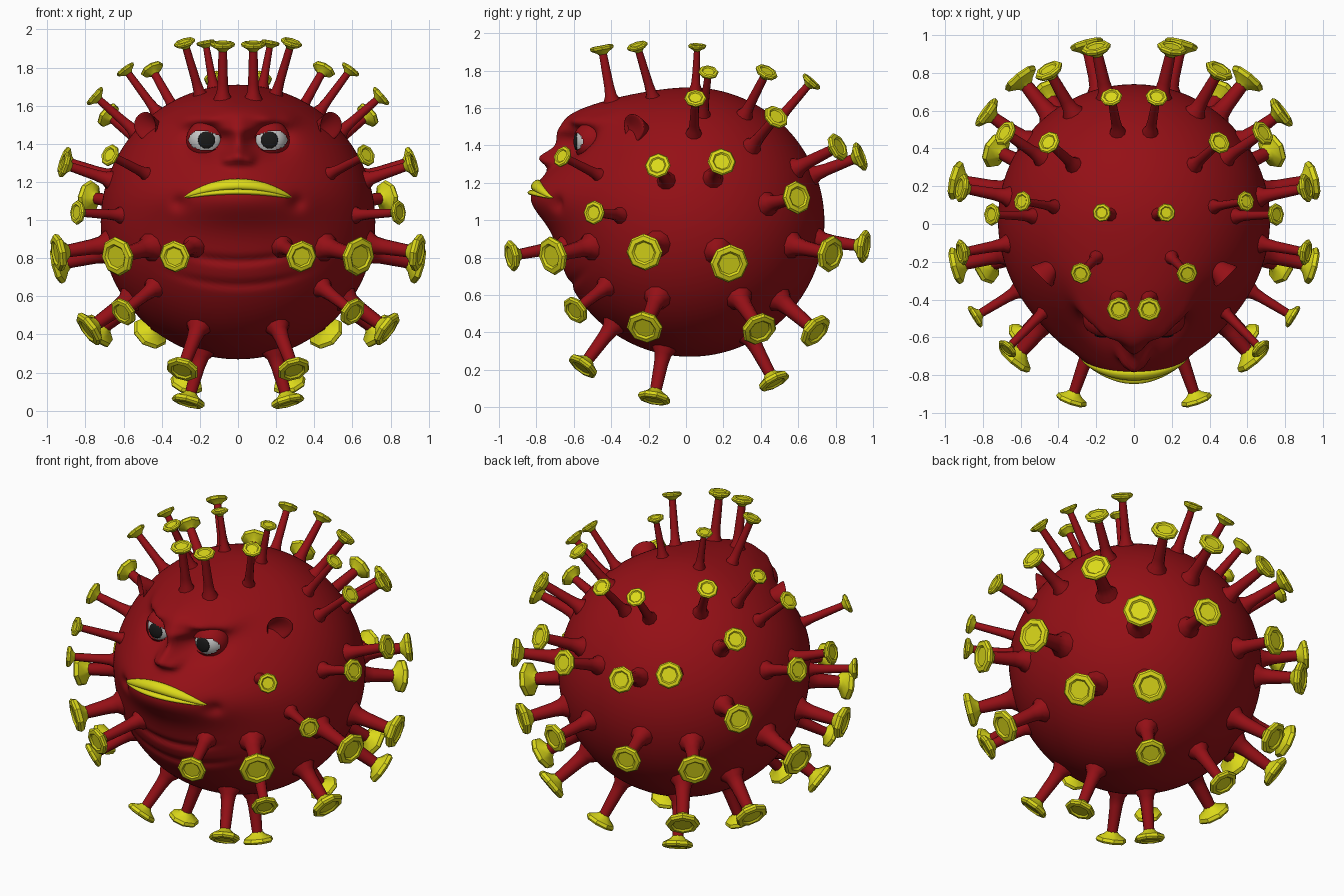
import bpy, bmesh, math
from mathutils import Vector, Matrix

if "Cube" in bpy.data.objects:
    bpy.data.objects.remove(bpy.data.objects["Cube"])

C, R = Vector((0, 0.02, 0.99)), 0.72


def mat(name, col):
    m = bpy.data.materials.new(name)
    m.diffuse_color = (*col, 1)
    m.use_nodes = True
    m.node_tree.nodes["Principled BSDF"].inputs["Base Color"].default_value = m.diffuse_color
    return m


RED = mat("red", (0.30, 0.005, 0.008))
YEL = mat("yellow", (0.72, 0.70, 0.01))
WHITE = mat("white", (0.8, 0.8, 0.8))
BLACK = mat("black", (0.01, 0.01, 0.01))


def finish(bm, name, m, angle=180):
    bmesh.ops.recalc_face_normals(bm, faces=bm.faces)
    me = bpy.data.meshes.new(name)
    bm.to_mesh(me)
    bm.free()
    me.materials.append(m)
    for p in me.polygons:
        p.use_smooth = True
    if angle < 180:
        me.set_sharp_from_angle(angle=math.radians(angle))
    ob = bpy.data.objects.new(name, me)
    bpy.context.collection.objects.link(ob)
    return ob


def rings_to_mesh(bm, rings, cap_ends=True):
    rows = [[bm.verts.new(p) for p in ring] for ring in rings]
    n = len(rows[0])
    for a, b in zip(rows, rows[1:]):
        for i in range(n):
            bm.faces.new((a[i], a[(i + 1) % n], b[(i + 1) % n], b[i]))
    if cap_ends:
        bm.faces.new(rows[0])
        bm.faces.new(rows[-1])


# face relief: (amount, |x|, z, width, height) soft bumps pushed towards the front
BUMPS = [
    (0.19, 0, 1.57, 0.28, 0.115),      # forehead
    (0.05, 0, 1.38, 0.35, 0.15),       # cheeks
    (0.14, 0, 1.13, 0.42, 0.15),       # muzzle
    (0.09, 0, 1.335, 0.05, 0.045),     # nose tip
    (0.06, 0, 1.43, 0.045, 0.08),      # nose bridge
    (0.05, 0.06, 1.32, 0.035, 0.03),   # nostrils
    (0.03, 0.06, 1.475, 0.05, 0.03),   # brow ridge
    (0.04, 0.16, 1.525, 0.06, 0.035),
    (0.035, 0.26, 1.53, 0.06, 0.04),
    (-0.11, 0.165, 1.42, 0.105, 0.08),  # eye sockets
    (-0.03, 0.31, 1.09, 0.04, 0.04),   # mouth corners
]


def relief(x, z):
    x, d = abs(x), 0
    for a, cx, cz, sx, sz in BUMPS:
        d += a * math.exp(-((x - cx) / sx) ** 2 - ((z - cz) / sz) ** 2)
    for z0, w, a in ((0.785, 0.25, 0.02), (0.66, 0.33, 0.014)):  # chin folds
        d -= a * math.exp(-(x / w) ** 4 - ((z - z0 - 0.5 * x * x) / 0.022) ** 2)
    return d


def face_y(x, z):
    return C.y - math.sqrt(max(0, R * R - x * x - (z - C.z) ** 2)) - relief(x, z)


# body with sculpted face
bm = bmesh.new()
bmesh.ops.create_uvsphere(bm, u_segments=160, v_segments=130, radius=R,
                          matrix=Matrix.Translation(C) @ Matrix.Rotation(math.pi / 2, 4, 'X'))
for v in bm.verts:
    t = min(1, max(0, (C.y - v.co.y) / 0.28))
    v.co.y -= relief(v.co.x, v.co.z) * t * t * (3 - 2 * t)
finish(bm, "body", RED)


# lips: flattened tubes that follow the face
def lip(name, z0, half, thick, bend, out):
    bm, rings, n = bmesh.new(), [], 32
    for i in range(n + 1):
        u = -1 + 2 * i / n
        x = half * u
        z = z0 - bend * x * x
        h = thick * (1 - u * u) ** 0.7 + 0.003
        y = face_y(x, z)
        ring = []
        for k in range(12):
            a = k * math.tau / 12
            zz = z + h * math.sin(a)
            ring.append((x, 0.5 * (y + face_y(x, zz)) - out * (1 - 0.7 * u * u) * math.cos(a), zz))
        rings.append(ring)
    rings_to_mesh(bm, rings)
    finish(bm, name, YEL)


lip("upper_lip", 1.188, 0.28, 0.026, 0.85, 0.025)
lip("lower_lip", 1.148, 0.27, 0.011, 0.40, 0.022)

# eyes, pupils and lids
for s, side in ((1, "right"), (-1, "left")):
    eye = Vector((s * 0.165, -0.50, 1.42))
    bm = bmesh.new()
    bmesh.ops.create_uvsphere(bm, u_segments=32, v_segments=20, radius=0.095, matrix=Matrix.Translation(eye))
    finish(bm, side + "_eye", WHITE)
    bm = bmesh.new()
    bmesh.ops.create_uvsphere(bm, u_segments=24, v_segments=12, radius=1,
                              matrix=Matrix.Translation(eye + Vector((0, -0.087, 0)))
                              @ Matrix.Diagonal((0.045, 0.014, 0.045, 1)))
    finish(bm, side + "_pupil", BLACK)
    bm = bmesh.new()
    bmesh.ops.create_uvsphere(bm, u_segments=64, v_segments=48, radius=0.106, matrix=Matrix.Translation(eye))
    hole = []
    for f in bm.faces:
        d = f.calc_center_median() - eye
        x, top = d.x * s, 0.045 + 0.2 * d.x * s
        if d.y < 0 and abs(x) < 0.092 and -0.055 * math.sqrt(1 - (x / 0.092) ** 2) < d.z < \
                top * math.sqrt(1 - (x / 0.092) ** 2):
            hole.append(f)
    bmesh.ops.delete(bm, geom=hole, context='FACES')
    finish(bm, side + "_eyelids", RED)

    # ear: cupped rim joined to the head
    rim = [(.43, -.35, 1.53), (.475, -.31, 1.585), (.54, -.245, 1.565),
           (.57, -.215, 1.49), (.52, -.255, 1.415), (.44, -.31, 1.39)]
    rim = [Vector((x * s, y, z)) for x, y, z in rim]
    cup, root = Vector((.41 * s, -.30, 1.48)), Vector((.36 * s, -.16, 1.47))
    bm = bmesh.new()
    rings_to_mesh(bm, [[p.lerp(cup, 0.75) for p in rim], [p.lerp(cup, 0.3) for p in rim], rim,
                       [p.lerp(root, 0.15) for p in rim], [p.lerp(root, 0.75) for p in rim]])
    ear = finish(bm, side + "_ear", RED)
    ear.modifiers.new("smooth", 'SUBSURF').levels = 2
    ear.modifiers["smooth"].render_levels = 2

# spikes: cap centre x, y, z and cap radius, mirrored in x
SPIKES = [
    (.08, -.45, 1.92, .065), (.28, -.26, 1.93, .058), (.17, .06, 1.93, .05),
    (.59, .12, 1.79, .055), (.45, .43, 1.79, .064), (.12, .67, 1.74, .06),
    (.75, .05, 1.65, .06), (.68, .48, 1.55, .072), (.45, .81, 1.39, .08),
    (.20, .93, 1.34, .08), (.60, .77, .82, .10), (.25, .95, .86, .09),
    (.78, .59, 1.12, .09), (.91, .19, 1.31, .077), (.91, -.15, 1.29, .07),
    (.84, -.49, 1.04, .065), (.67, -.66, 1.34, .06), (.94, -.22, .83, .10),
    (.94, .23, .77, .105), (.63, -.71, .81, .105), (.33, -.93, .81, .085),
    (.60, -.59, .52, .08), (.78, -.22, .43, .10), (.73, .39, .42, .10),
    (.46, .69, .41, .10), (.29, -.55, .22, .09), (.26, -.17, .05, .09),
    (.27, .47, .14, .09),
]


def lathe(bm, origin, axis, profile, sides):
    q = axis.to_track_quat('Z', 'Y')
    rings_to_mesh(bm, [[origin + q @ Vector((r * math.cos(k * math.tau / sides),
                                             r * math.sin(k * math.tau / sides), h))
                        for k in range(sides)] for r, h in profile])


stems, caps = bmesh.new(), bmesh.new()
for x, y, z, r in SPIKES:
    for s in (1, -1):
        tip = Vector((x * s, y, z))
        axis = (tip - C).normalized()
        base = C + axis * (R - 0.01)
        if z > 1.9 and y < -.4:                     # front pair stands on the forehead
            base = Vector((x * s, -.395, 1.63))
            axis = (tip - base).normalized()
        n = (tip - base).length
        lathe(stems, base, axis, [(.85 * r, -.03), (.72 * r, .01), (.5 * r, .04), (.42 * r, .09),
                                  (.34 * r, n - .4 * r)], 10)
        lathe(caps, tip, axis, [(.34 * r, -.55 * r), (.5 * r, -.38 * r), (.93 * r, -.14 * r),
                                (r, .06 * r), (.9 * r, .18 * r), (.66 * r, .22 * r),
                                (.56 * r, .12 * r)], 8)
finish(stems, "spike_stems", RED, 60)
finish(caps, "spike_caps", YEL, 35)
